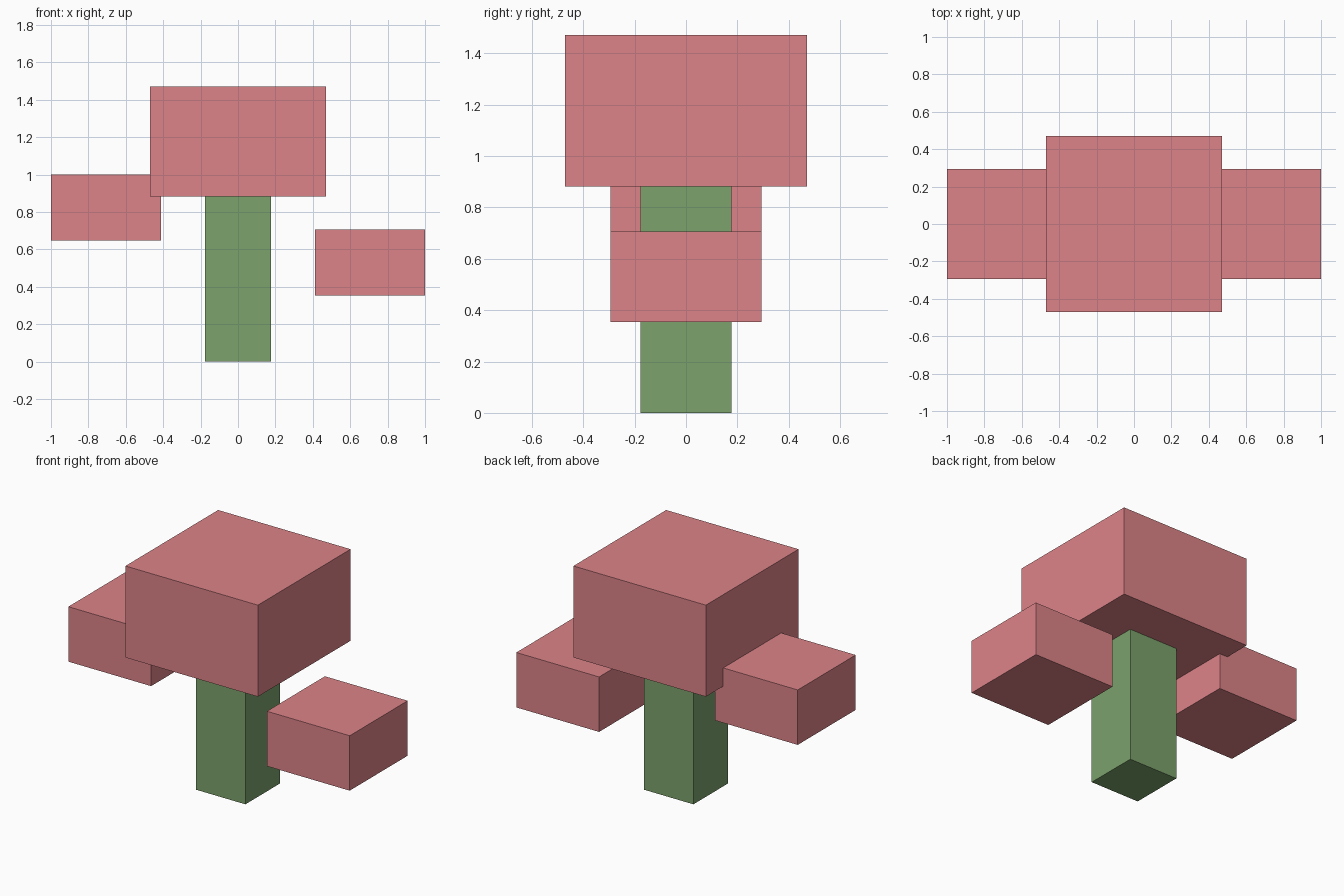
import bpy

if "Cube" in bpy.data.objects:
    bpy.data.objects.remove(bpy.data.objects["Cube"])

U = 1 / 17  # model grid: the whole tree is 34 units wide


def material(name, color):
    mat = bpy.data.materials.new(name)
    mat.diffuse_color = (*color, 1)
    mat.use_nodes = True
    mat.node_tree.nodes["Principled BSDF"].inputs["Base Color"].default_value = mat.diffuse_color
    return mat


def box(name, x, width, depth, bottom, height, mat):
    """Box centred on x and y = 0, resting on `bottom` (grid units)."""
    bpy.ops.mesh.primitive_cube_add(size=1, location=(x * U, 0, (bottom + height / 2) * U))
    obj = bpy.context.object
    obj.name = name
    obj.scale = (width * U, depth * U, height * U)
    bpy.ops.object.transform_apply(location=False, rotation=False, scale=True)
    obj.data.materials.append(mat)
    return obj


pink = material("foliage_pink", (0.72, 0.23, 0.25))
green = material("trunk_green", (0.20, 0.36, 0.15))

# Trunk and main crown
box("trunk", 0, 6, 6, 0, 15, green)
box("crown", 0, 16, 16, 15, 10, pink)

# Side foliage blocks, the left one higher than the right
for name, x, bottom in (("left_foliage", -12, 11), ("right_foliage", 12, 6)):
    box(name, x, 10, 10, bottom, 6, pink)
